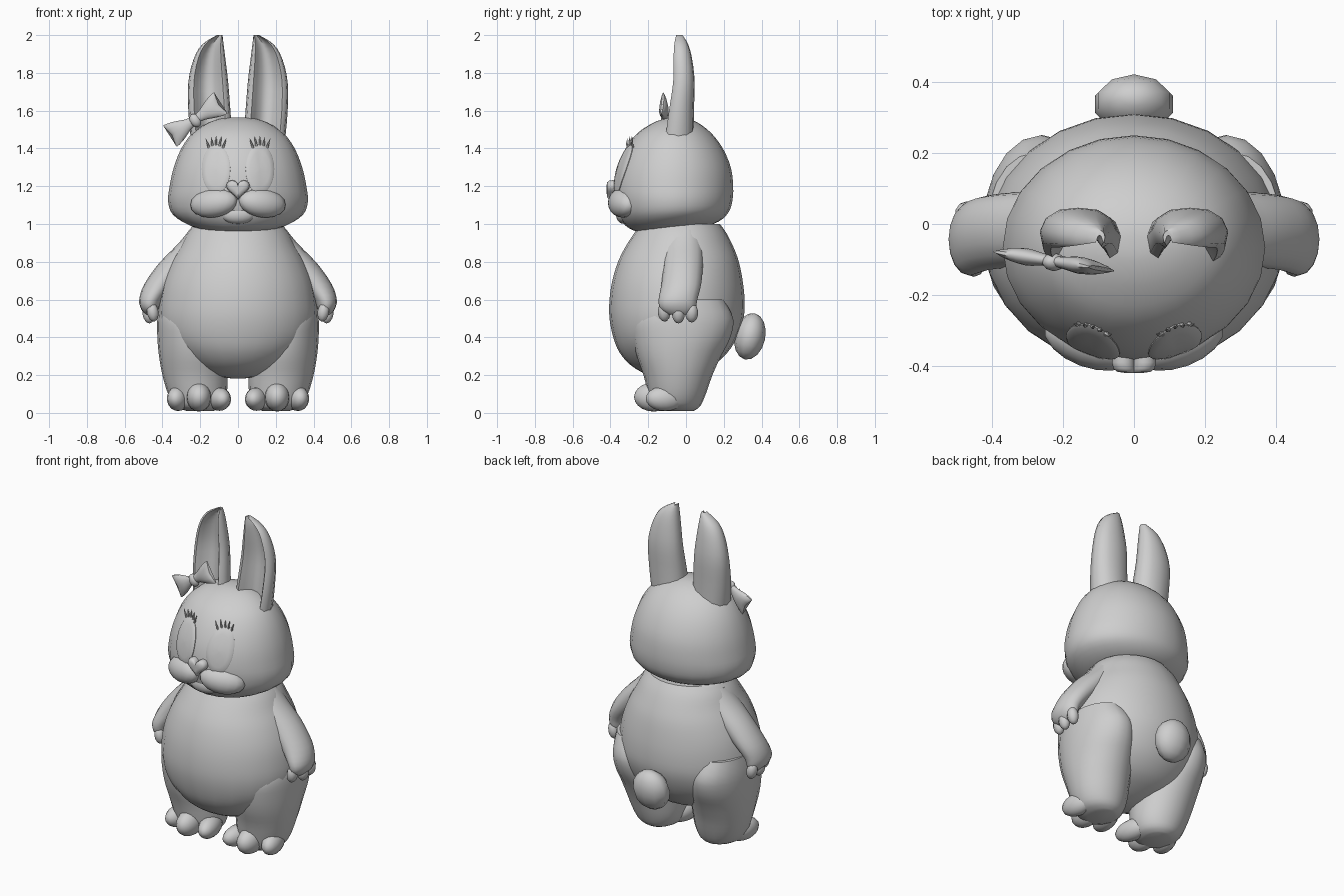
import bpy, bmesh, math
from mathutils import Vector, Matrix, Euler
from mathutils.bvhtree import BVHTree

if "Cube" in bpy.data.objects:
    bpy.data.objects.remove(bpy.data.objects["Cube"])

gray = bpy.data.materials.new("soft_gray")
gray.diffuse_color = (0.62, 0.62, 0.62, 1)
gray.use_nodes = True
gray.node_tree.nodes["Principled BSDF"].inputs["Base Color"].default_value = gray.diffuse_color
SIDES = (("left", -1), ("right", 1))


def finish(name, bm):
    bmesh.ops.recalc_face_normals(bm, faces=bm.faces)
    me = bpy.data.meshes.new(name)
    bm.to_mesh(me)
    bm.free()
    me.materials.append(gray)
    ob = bpy.data.objects.new(name, me)
    bpy.context.collection.objects.link(ob)
    return ob


def loft(name, rings):
    """Skin a list of closed rings and cap both ends."""
    bm = bmesh.new()
    loops = [[bm.verts.new(p) for p in r] for r in rings]
    n = len(loops[0])
    for a, b in zip(loops, loops[1:]):
        for i in range(n):
            j = (i + 1) % n
            bm.faces.new((a[i], a[j], b[j], b[i]))
    bm.faces.new(loops[0])
    bm.faces.new(loops[-1])
    return finish(name, bm)


def smooth_rows(rows, steps=3):
    """Catmull-Rom interpolation between rows of numbers."""
    out = []
    for i in range(len(rows) - 1):
        p0, p1, p2 = rows[max(i - 1, 0)], rows[i], rows[i + 1]
        p3 = rows[min(i + 2, len(rows) - 1)]
        for s in range(steps):
            t = s / steps
            out.append([0.5 * (2 * b + (c - a) * t + (2 * a - 5 * b + 4 * c - d) * t * t
                               + (3 * b - a - 3 * c + d) * t ** 3)
                        for a, b, c, d in zip(p0, p1, p2, p3)])
    return out + [list(rows[-1])]


def oval_loft(name, rows, sx=1, segs=24):
    """Rows: z, x min, x max, y front, y back, forward slant."""
    rings = []
    for z, xl, xr, yf, yb, k in smooth_rows(rows):
        ring = []
        for i in range(segs):
            a = 2 * math.pi * i / segs
            dy = (yb - yf) / 2 * math.sin(a)
            x = (xl + xr) / 2 + (xr - xl) / 2 * math.cos(a)
            ring.append((sx * x, (yf + yb) / 2 + dy, z + k * dy))
        rings.append(ring)
    return loft(name, rings)


def ball(name, loc, size, rot=(0, 0, 0), segs=16, rows=10):
    bm = bmesh.new()
    m = (Matrix.Translation(loc) @ Euler([math.radians(r) for r in rot]).to_matrix().to_4x4()
         @ Matrix.Diagonal((*size, 1)))
    bmesh.ops.create_uvsphere(bm, u_segments=segs, v_segments=rows, radius=1, matrix=m)
    return finish(name, bm)


# Torso with round belly
oval_loft("body", [(z, -r, r, f, b, 0) for z, r, f, b in (
    (1.0, .23, -.24, .18), (.95, .272, -.275, .215), (.88, .31, -.32, .25),
    (.8, .355, -.36, .28), (.7, .395, -.39, .30), (.6, .415, -.405, .31),
    (.5, .42, -.405, .305), (.4, .395, -.385, .27), (.32, .335, -.352, .22),
    (.25, .25, -.29, .14), (.2, .14, -.2, .02), (.182, .03, -.12, -.06))])

# Head, wider at the cheeks
head = oval_loft("head", [(z, -r, r, f, b, k) for z, r, f, b, k in (
    (.962, .03, -.09, -.03, .1), (.968, .15, -.21, .09, .1), (.995, .26, -.30, .175, .08),
    (1.05, .345, -.355, .225, .04), (1.12, .37, -.378, .245, 0), (1.2, .362, -.383, .25, 0),
    (1.3, .34, -.365, .237, 0), (1.4, .30, -.32, .195, 0), (1.48, .242, -.258, .135, 0),
    (1.535, .16, -.175, .065, 0), (1.56, .08, -.105, .0, 0), (1.565, .01, -.06, -.04, 0))])
bvh = BVHTree.FromPolygons([v.co for v in head.data.vertices],
                           [p.vertices[:] for p in head.data.polygons])


def on_face(x, z, lift):
    hit, normal, _, _ = bvh.ray_cast(Vector((x, -2, z)), Vector((0, 1, 0)))
    if normal.y > 0:
        normal = -normal
    return hit + normal * lift


# Ear cross-section: hollow in front, round behind (u across, v back to front)
EAR = [(-1, .55), (-.92, .9), (-.72, 1), (-.55, .8), (-.3, .5), (0, .4), (.3, .5), (.55, .8),
       (.72, 1), (.92, .9), (1, .55), (.85, .25), (.5, .05), (0, 0), (-.5, .05), (-.85, .25)]

for side, s in SIDES:
    rings = []
    for z, xl, xr, yf, yb in smooth_rows([
            (1.45, .03, .25, -.11, .04), (1.6, .04, .263, -.09, .042),
            (1.75, .052, .263, -.068, .046), (1.87, .066, .236, -.066, .033),
            (1.95, .076, .19, -.062, .012), (2.0, .082, .112, -.052, -.018)]):
        rings.append([(s * ((xl + xr) / 2 + u * (xr - xl) / 2), yb + v * (yf - yb), z)
                      for u, v in EAR])
    loft(side + "_ear", rings)

    # Arm flowing out of the shoulder, ending in a hand
    oval_loft(side + "_arm", [
        (.97, .10, .255, -.10, .08, 0), (.89, .13, .322, -.12, .09, 0),
        (.79, .22, .42, -.12, .09, 0), (.68, .33, .497, -.13, .08, 0),
        (.6, .40, .523, -.145, .06, 0), (.55, .42, .513, -.135, .05, 0),
        (.52, .445, .49, -.09, .02, 0)], s, 16)
    for i, (x, y, z) in enumerate(((.452, -.115, .535), (.475, -.04, .525), (.472, .03, .53))):
        ball(f"{side}_finger_{i + 1}", (s * x, y, z), (.032, .034, .052), (0, s * 10, 0), 10, 8)

    # Leg and heel
    oval_loft(side + "_leg", [
        (.01, .13, .27, -.13, .04, 0), (.035, .085, .33, -.18, .075, 0),
        (.1, .06, .37, -.2, .105, 0), (.2, .055, .4, -.225, .14, 0),
        (.3, .06, .418, -.26, .185, 0), (.4, .08, .427, -.28, .235, 0),
        (.5, .10, .427, -.28, .25, 0), (.6, .15, .413, -.2, .2, 0)], s, 20)
    for i, (x, y, z, sz) in enumerate((
            (.098, -.13, .073, (.058, .115, .062)),
            (.207, -.17, .084, (.066, .105, .077)),
            (.317, -.11, .076, (.057, .105, .066)))):
        ball(f"{side}_toe_{i + 1}", (s * x, y, z), sz, (0, 0, s * (i - 1) * 12))

    # Puffy muzzle half
    ball(side + "_muzzle", (s * .128, -.335, 1.112), (.132, .068, .078), (-18, s * 7, s * 20))

    # Oval eye laid on the face
    rings = [[on_face(s * .115 + .075 * k * math.cos(a), 1.29 + .13 * k * math.sin(a), d)
              for a in (2 * math.pi * i / 24 for i in range(24))]
             for k, d in ((1, -.004), (1, .004), (.94, .007), (.7, .007), (.4, .007), (.06, .007))]
    loft(side + "_eye", rings)

    # Eyelashes fanned along the top of the eye
    for i in range(5):
        t = (i - 2) / 2
        base = on_face(s * (.115 + .038 * t), 1.418 - .012 * t * t, .004)
        rings = []
        for h, r in ((-.006, .007), (.02, .005), (.045, .001)):
            c = base + Vector((s * t * h * .35, -h * .25 + h * h * 6, h))
            rings.append([c + Vector((r * math.cos(a), r * math.sin(a), 0))
                          for a in (2 * math.pi * j / 6 for j in range(6))])
        loft(f"{side}_lash_{i + 1}", rings)

# Lower lip
ball("lower_lip", (0, -.325, 1.055), (.095, .045, .055), (-15, 0, 0))

# Heart-shaped nose
heart = []
for i in range(28):
    a = 2 * math.pi * i / 28
    heart.append((.0039 * 16 * math.sin(a) ** 3,
                  .0037 * (13 * math.cos(a) - 5 * math.cos(2 * a)
                           - 2 * math.cos(3 * a) - math.cos(4 * a))))
loft("nose", [[(x * k, y, 1.188 + z * k) for x, z in heart]
              for y, k in ((-.35, .92), (-.39, 1), (-.408, .93), (-.417, .75), (-.42, .4))])

# Tail
ball("tail", (0, .338, .405), (.115, .082, .125), (-12, 0, 0), 10, 8)

# Bow by the ear: two flared wings and a knot
tilt = Matrix.Translation((-.226, -.105, 1.553)) @ Euler((0, math.radians(-33), math.radians(-9))).to_matrix().to_4x4()
for side, s in SIDES:
    rings = []
    for u, h, w in smooth_rows([(0, .022, .014), (.04, .03, .018), (.09, .053, .024),
                                (.13, .066, .018), (.148, .068, .006)]):
        ring = []
        for i in range(14):
            a = 2 * math.pi * i / 14
            flare = .1 * u * abs(math.sin(a))
            ring.append(tilt @ Vector((s * (u + flare), w * math.cos(a), h * math.sin(a))))
        rings.append(ring)
    loft(side + "_bow_wing", rings)
ball("bow_knot", (-.226, -.107, 1.548), (.03, .026, .038), (0, -33, 0), 10, 8)

# Smooth shading with crisp edges kept
bpy.ops.object.select_all(action='SELECT')
bpy.context.view_layer.objects.active = head
bpy.ops.object.shade_smooth_by_angle(angle=math.radians(50))
